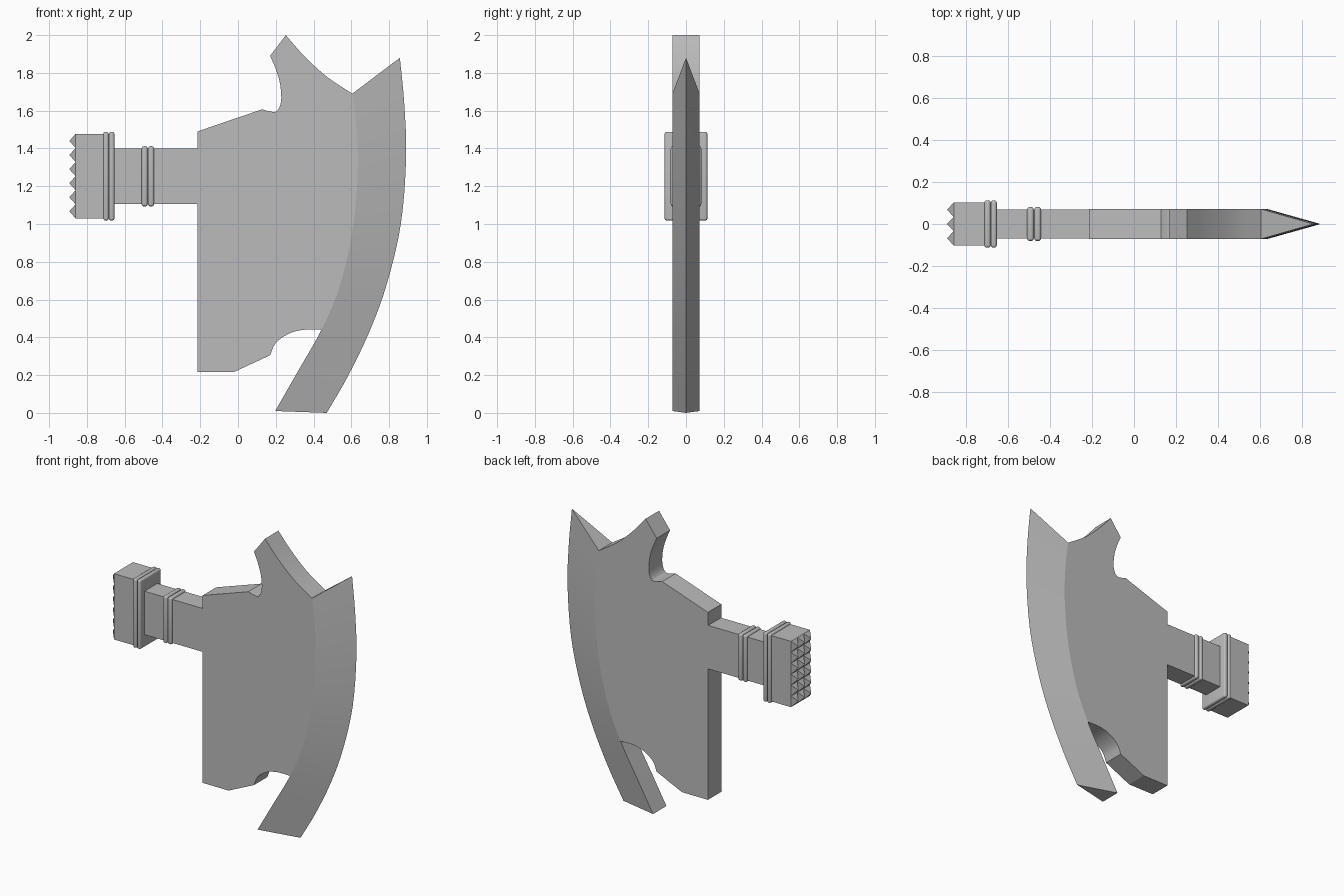
import bpy, bmesh, math
from mathutils import Vector

cube = bpy.data.objects.get("Cube")
if cube:
    bpy.data.objects.remove(cube)

steel = bpy.data.materials.new("grey_steel")
steel.use_nodes = True
GREY = (0.5, 0.5, 0.5, 1)
steel.diffuse_color = GREY
steel.node_tree.nodes["Principled BSDF"].inputs["Base Color"].default_value = GREY
HALF = 0.072  # half thickness of the plate


def finish(bm, name, angle=12):
    bmesh.ops.remove_doubles(bm, verts=bm.verts, dist=0.0005)
    bmesh.ops.recalc_face_normals(bm, faces=bm.faces)
    mesh = bpy.data.meshes.new(name)
    bm.to_mesh(mesh)
    bm.free()
    ob = bpy.data.objects.new(name, mesh)
    bpy.context.collection.objects.link(ob)
    mesh.materials.append(steel)
    bpy.ops.object.select_all(action='DESELECT')
    ob.select_set(True)
    bpy.context.view_layer.objects.active = ob
    bpy.ops.object.shade_smooth_by_angle(angle=math.radians(angle))
    return ob


def smooth_line(points, steps):
    """Sample a smooth curve through the given (x, z) points."""
    p = [Vector(q) for q in points]
    p = [2 * p[0] - p[1]] + p + [2 * p[-1] - p[-2]]
    out = []
    for a, b, c, d in zip(p, p[1:], p[2:], p[3:]):
        for s in range(steps):
            t = s / steps
            out.append(0.5 * (2 * b + (c - a) * t + (2 * a - 5 * b + 4 * c - d) * t * t
                              + (3 * b - a - 3 * c + d) * t ** 3))
    return out + [p[-2]]


def box(name, x0, x1, half_y, z0, z1, bevel=0):
    bm = bmesh.new()
    bmesh.ops.create_cube(bm, size=1)
    for v in bm.verts:
        v.co = ((x0 + x1) / 2 + v.co.x * (x1 - x0), v.co.y * 2 * half_y,
                (z0 + z1) / 2 + v.co.z * (z1 - z0))
    if bevel:
        bmesh.ops.bevel(bm, geom=bm.edges[:], offset=bevel, segments=4,
                        profile=0.5, affect='EDGES')
    return finish(bm, name, 35 if bevel else 12)


# Axe head: flat plate and wedge blade sharing one bevel line
STEPS = 4
inner = smooth_line([(0.605, 1.69), (0.628, 1.5), (0.633, 1.25), (0.604, 0.95),
                     (0.535, 0.66), (0.442, 0.44), (0.32, 0.225), (0.197, 0.01)], STEPS)
edge = smooth_line([(0.857, 1.88), (0.88, 1.64), (0.89, 1.35), (0.862, 1.0),
                    (0.79, 0.69), (0.7, 0.44), (0.585, 0.2), (0.47, 0)], STEPS)
split = 5 * STEPS  # below this sample the blade hangs free of the plate

notch = smooth_line([(0.442, 0.44), (0.35, 0.44), (0.27, 0.42), (0.2, 0.37), (0.17, 0.305)], 4)
hook = smooth_line([(0.128, 1.607), (0.165, 1.597), (0.205, 1.597), (0.228, 1.65),
                    (0.223, 1.74), (0.2, 1.82), (0.17, 1.89)], 5)
horn = smooth_line([(0.253, 2), (0.35, 1.89), (0.47, 1.78), (0.605, 1.69)], 5)
corners = [Vector(q) for q in ((-0.02, 0.217), (-0.215, 0.217), (-0.215, 1.49))]
outline = inner[:split + 1] + notch[1:] + corners + hook + horn[:-1]

bm = bmesh.new()


def row(points, y):
    return [bm.verts.new((p.x, y, p.y)) for p in points]


front, back = row(outline, -HALF), row(outline, HALF)
bm.faces.new(front)
bm.faces.new(back[::-1])
for i in range(split, len(outline)):
    j = (i + 1) % len(outline)
    bm.faces.new((front[i], front[j], back[j], back[i]))

a, b, tip = row(inner, -HALF), row(inner, HALF), row(edge, 0)
for i in range(len(inner) - 1):
    bm.faces.new((a[i], a[i + 1], tip[i + 1], tip[i]))
    bm.faces.new((b[i], tip[i], tip[i + 1], b[i + 1]))
    if i >= split:
        bm.faces.new((a[i], b[i], b[i + 1], a[i + 1]))
for i in (0, -1):
    bm.faces.new((a[i], b[i], tip[i]))
finish(bm, "axe_head")

# Neck and hammer block
box("neck", -0.66, -0.215, 0.069, 1.105, 1.4)
box("hammer_block", -0.86, -0.66, 0.102, 1.03, 1.477)

# Rounded collars, in pairs
for n, x in enumerate((-0.494, -0.46)):
    box(f"neck_collar_{n + 1}", x - 0.016, x + 0.016, 0.081, 1.093, 1.412, 0.013)
for n, x in enumerate((-0.699, -0.669)):
    box(f"hammer_collar_{n + 1}", x - 0.0145, x + 0.0145, 0.113, 1.018, 1.488, 0.012)

# Pyramid studs on the striking face
bm = bmesh.new()
ROWS, COLS = 6, 3
dz, dy = 0.447 / ROWS, 0.204 / COLS
for r in range(ROWS):
    for c in range(COLS):
        z, y = 1.03 + r * dz, -0.102 + c * dy
        base = [bm.verts.new((-0.86, y + u * dy, z + w * dz))
                for u, w in ((0, 0), (1, 0), (1, 1), (0, 1))]
        top = bm.verts.new((-0.893, y + dy / 2, z + dz / 2))
        for k in range(4):
            bm.faces.new((base[k], base[(k + 1) % 4], top))
finish(bm, "striking_studs")
